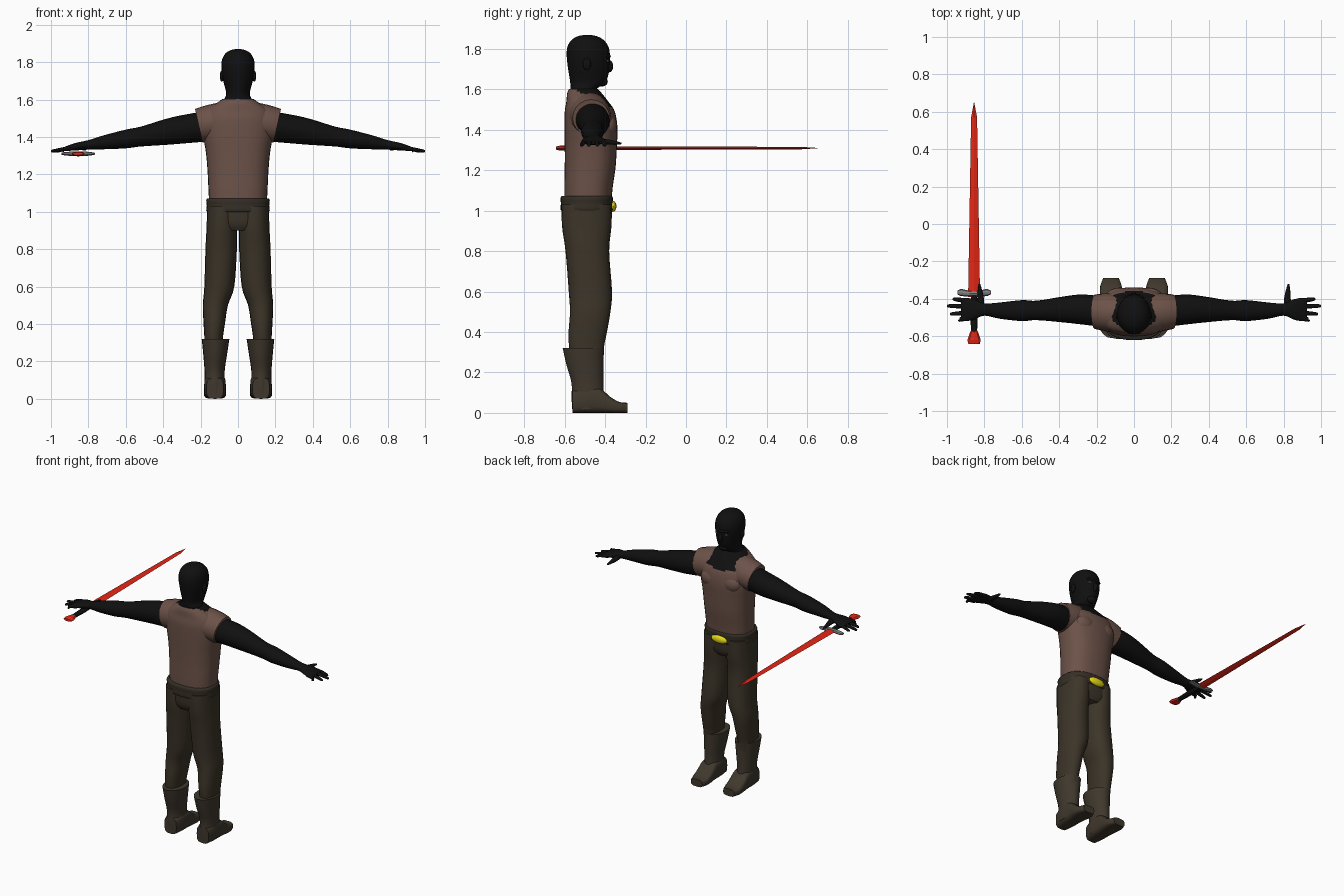
import bpy, bmesh, math
from mathutils import Vector

cube = bpy.data.objects.get("Cube")
if cube:
    bpy.data.objects.remove(cube, do_unlink=True)


def material(name, r, g, b):
    mat = bpy.data.materials.new(name)
    mat.use_nodes = True
    mat.diffuse_color = (r, g, b, 1)
    bsdf = next(n for n in mat.node_tree.nodes if n.type == 'BSDF_PRINCIPLED')
    bsdf.inputs["Base Color"].default_value = (r, g, b, 1)
    return mat


BLACK = material("black_skin", .005, .005, .005)
BROWN = material("brown_tunic", .15, .085, .066)
CLOTH = material("dark_trousers", .044, .034, .021)
LEATHER = material("boot_leather", .05, .039, .026)
BELT = material("belt_leather", .034, .027, .018)
RED = material("red_blade", .78, .02, .008)
STEEL = material("grey_steel", .22, .22, .22)
YELLOW = material("yellow_buckle", .8, .7, .01)


def catmull(a, b, c, d, t):
    return tuple(.5 * (2 * q + (r - p) * t + (2 * p - 5 * q + 4 * r - s) * t * t
                       + (3 * q - p - 3 * r + s) * t ** 3)
                 for p, q, r, s in zip(a, b, c, d))


def refine(rows, steps):
    """Run a smooth curve through the section rows."""
    out = []
    last = len(rows) - 1
    for i in range(last):
        four = [rows[max(0, min(last, i + k))] for k in (-1, 0, 1, 2)]
        out += [catmull(*four, s / steps) for s in range(steps)]
    return out + [rows[-1]]


def loft(name, axis, rows, mats, sides=20, steps=4, power=2.0, lean=0.0,
         mirror=False, rule=None):
    """Skin oval sections; each row is position, two centres, two radii."""
    if steps > 1:
        rows = refine(rows, steps)
    bm = bmesh.new()
    rings = []
    for pos, c1, c2, r1, r2 in rows:
        ring = []
        for k in range(sides):
            a = math.tau * k / sides
            u, v = (math.copysign(abs(w) ** (2 / power), w)
                    for w in (math.cos(a), math.sin(a)))
            p, q, s = c1 + r1 * u, c2 + r2 * v, pos + lean * r2 * v
            co = {'x': (s, p, q), 'y': (p, s, q), 'z': (p, q, s)}[axis]
            ring.append(bm.verts.new(co))
        rings.append(ring)
    for low, high in zip(rings, rings[1:]):
        for k in range(sides):
            j = (k + 1) % sides
            bm.faces.new((low[k], low[j], high[j], high[k]))
    bm.faces.new(rings[0])
    bm.faces.new(rings[-1])
    bmesh.ops.recalc_face_normals(bm, faces=bm.faces)
    if rule:
        for f in bm.faces:
            f.material_index = rule(f.calc_center_median())
    return finish(name, bm, mats, mirror, steps > 1)


def finish(name, bm, mats, mirror=False, smooth=True):
    mesh = bpy.data.meshes.new(name)
    bm.to_mesh(mesh)
    bm.free()
    obj = bpy.data.objects.new(name, mesh)
    bpy.context.collection.objects.link(obj)
    for m in mats:
        mesh.materials.append(m)
    if mirror:
        obj.modifiers.new("mirror", 'MIRROR').use_mirror_merge = False
    if smooth:
        bpy.ops.object.select_all(action='DESELECT')
        obj.select_set(True)
        bpy.context.view_layer.objects.active = obj
        bpy.ops.object.shade_smooth_by_angle(angle=math.radians(50))
    return obj


def ellipsoid(name, centre, radii, mat, mirror=False):
    bm = bmesh.new()
    bmesh.ops.create_uvsphere(bm, u_segments=16, v_segments=10, radius=1)
    bmesh.ops.scale(bm, vec=Vector(radii), verts=bm.verts)
    bmesh.ops.translate(bm, vec=Vector(centre), verts=bm.verts)
    return finish(name, bm, [mat], mirror)


# Head and neck
loft("head", 'z', [
    (1.56, 0, -.505, .088, .075), (1.60, 0, -.507, .074, .064),
    (1.625, 0, -.49, .064, .082), (1.65, 0, -.483, .066, .092),
    (1.70, 0, -.481, .079, .102), (1.76, 0, -.483, .089, .107),
    (1.81, 0, -.485, .086, .102), (1.845, 0, -.487, .068, .079),
    (1.863, 0, -.488, .042, .048), (1.87, 0, -.488, .012, .014)], [BLACK])
ellipsoid("nose", (0, -.38, 1.715), (.014, .02, .03), BLACK)
ellipsoid("brow", (0, -.397, 1.765), (.055, .025, .014), BLACK)
ellipsoid("chin", (0, -.415, 1.64), (.035, .028, .025), BLACK)
ellipsoid("ear", (.087, -.49, 1.725), (.01, .02, .03), BLACK, mirror=True)
ellipsoid("eye", (.034, -.392, 1.742), (.011, .011, .006), STEEL, mirror=True)

# Tunic with a scooped neckline showing skin
loft("tunic", 'z', [
    (1.04, 0, -.486, .154, .116), (1.12, 0, -.482, .158, .12),
    (1.22, 0, -.474, .163, .126), (1.32, 0, -.471, .172, .129),
    (1.41, 0, -.47, .187, .131), (1.49, 0, -.476, .19, .124),
    (1.54, 0, -.488, .168, .104), (1.58, 0, -.502, .115, .086),
    (1.602, 0, -.507, .084, .072)],
    [BROWN, BLACK], sides=32, steps=5, power=2.4,
    rule=lambda c: int(c.z + .5 * (c.y + .5) > 1.575))
ellipsoid("chest", (.075, -.385, 1.42), (.075, .045, .06), BROWN, mirror=True)
loft("sleeve", 'x', [
    (.06, -.48, 1.482, .1, .105), (.14, -.473, 1.473, .102, .098),
    (.21, -.469, 1.46, .092, .09)], [BROWN], lean=.22, mirror=True)

# Arms and hands
loft("arm", 'x', [
    (.16, -.469, 1.458, .082, .082), (.28, -.457, 1.443, .08, .077),
    (.38, -.457, 1.428, .069, .07), (.52, -.462, 1.402, .052, .053),
    (.60, -.463, 1.389, .056, .05), (.72, -.463, 1.371, .043, .037),
    (.80, -.457, 1.358, .033, .025), (.86, -.457, 1.349, .056, .021),
    (.91, -.459, 1.34, .06, .014), (.925, -.459, 1.338, .05, .008)],
    [BLACK], mirror=True)
fingers = {"index": (-.41, -.402, .97), "middle": (-.442, -.438, 1.0),
           "ring": (-.475, -.481, .985), "little": (-.504, -.516, .94)}
for finger, (y0, y1, tip) in fingers.items():
    loft(finger + "_finger", 'x', [
        (.88, y0, 1.342, .013, .012), (.93, (y0 + y1) / 2, 1.335, .012, .011),
        (tip - .01, y1, 1.325, .009, .008), (tip, y1, 1.324, .003, .003)],
        [BLACK], sides=8, mirror=True)
loft("thumb", 'y', [
    (-.45, .825, 1.35, .024, .016), (-.40, .82, 1.342, .018, .014),
    (-.35, .824, 1.336, .011, .01), (-.32, .826, 1.333, .004, .004)],
    [BLACK], sides=10, mirror=True)

# Trousers, belt and buckle
loft("hips", 'z', [
    (.9, 0, -.49, .11, .1), (.94, 0, -.49, .158, .118),
    (1.03, 0, -.49, .163, .124)], [CLOTH], sides=28, power=2.4)
loft("trouser_leg", 'z', [
    (.26, .13, -.49, .047, .08), (.33, .13, -.492, .05, .087),
    (.40, .127, -.486, .057, .095), (.50, .121, -.474, .067, .1),
    (.60, .1, -.473, .08, .107), (.80, .09, -.488, .084, .108),
    (.92, .086, -.491, .082, .122), (1.03, .084, -.491, .081, .125)],
    [CLOTH], mirror=True, power=2.2)
loft("belt", 'z', [
    (.998, 0, -.491, .163, .124), (1.008, 0, -.491, .17, .13),
    (1.035, 0, -.491, .167, .128), (1.062, 0, -.491, .17, .13),
    (1.072, 0, -.491, .163, .124)],
    [BELT], sides=32, steps=2, power=2.4)
ellipsoid("buckle", (0, -.362, 1.022), (.06, .018, .027), YELLOW)

# Boots with flared cuffs
loft("boot_shaft", 'z', [
    (.02, .124, -.488, .054, .076), (.08, .124, -.486, .054, .08),
    (.15, .125, -.488, .054, .079), (.24, .122, -.5, .064, .092),
    (.32, .12, -.508, .074, .102)], [LEATHER], mirror=True)
loft("boot_foot", 'y', [
    (-.562, .123, .055, .045, .055), (-.50, .123, .065, .057, .065),
    (-.43, .123, .062, .058, .062), (-.375, .123, .04, .06, .04),
    (-.33, .123, .027, .057, .027), (-.29, .123, .025, .042, .025)],
    [LEATHER], power=3.5, mirror=True)

# Sword held in the right hand
SX, SZ = -.855, 1.31
loft("sword_blade", 'y', [
    (-.39, SX, SZ, .032, .009), (.57, SX, SZ, .016, .006),
    (.65, SX, SZ, .001, .001)], [RED], sides=4, steps=1)
loft("sword_guard", 'x', [
    (SX - .09, -.366, SZ, .01, .005), (SX - .07, -.366, SZ, .02, .009),
    (SX - .025, -.372, SZ, .015, .013), (SX + .025, -.372, SZ, .015, .013),
    (SX + .07, -.366, SZ, .02, .009), (SX + .09, -.366, SZ, .01, .005)],
    [STEEL], sides=8, steps=1)
loft("sword_grip", 'y', [
    (-.58, SX, SZ, .016, .012), (-.47, SX, SZ, .02, .014),
    (-.38, SX, SZ, .016, .012)], [BLACK], sides=10)
loft("sword_pommel", 'y', [
    (-.642, SX, SZ, .03, .008), (-.62, SX, SZ, .036, .013),
    (-.575, SX, SZ, .02, .012), (-.565, SX, SZ, .014, .01)],
    [RED], sides=8, steps=1)
